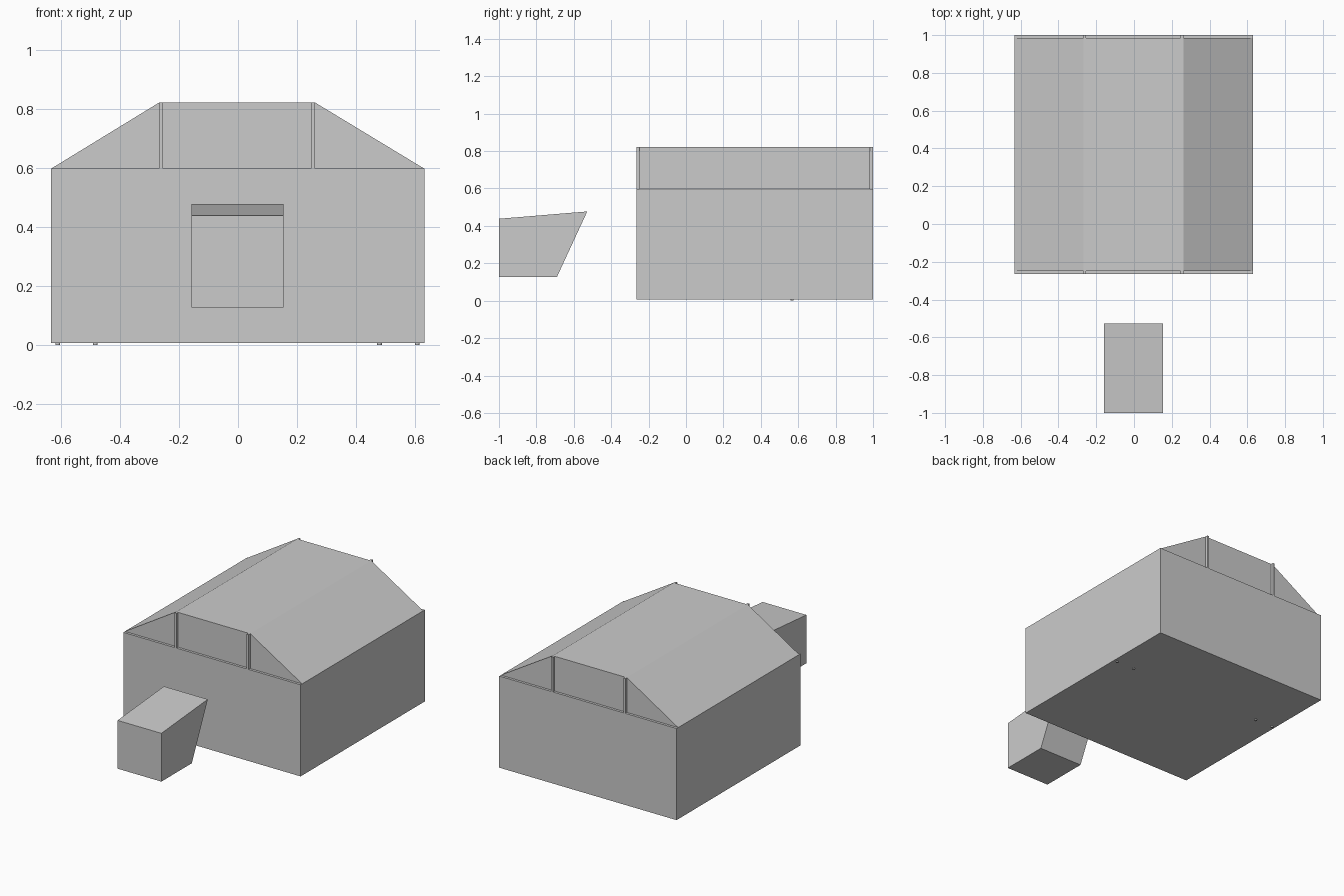
import bpy, bmesh

if "Cube" in bpy.data.objects:
    bpy.data.objects.remove(bpy.data.objects["Cube"])

XL, XR = -0.633, 0.631          # body sides
Y0, Y1 = -0.264, 1.0            # body front and back
Z0, ZE, ZR = 0.007, 0.597, 0.821  # floor, eaves, ridge
T = 0.016                       # post thickness, gable recess


def prism(name, profile, axis, a, b):
    """Extrude a 2D profile along x or y from a to b."""
    def point(p, t):
        return (t, p[0], p[1]) if axis == 'x' else (p[0], t, p[1])
    bm = bmesh.new()
    face = bm.faces.new([bm.verts.new(point(p, a)) for p in profile])
    out = bmesh.ops.extrude_face_region(bm, geom=[face])
    step = (b - a, 0, 0) if axis == 'x' else (0, b - a, 0)
    bmesh.ops.translate(bm, vec=step,
                        verts=[v for v in out['geom'] if isinstance(v, bmesh.types.BMVert)])
    bmesh.ops.recalc_face_normals(bm, faces=bm.faces)
    mesh = bpy.data.meshes.new(name)
    bm.to_mesh(mesh)
    bm.free()
    ob = bpy.data.objects.new(name, mesh)
    bpy.context.collection.objects.link(ob)
    return ob


def box(name, x0, x1, y0, y1, z0, z1):
    return prism(name, [(x0, z0), (x1, z0), (x1, z1), (x0, z1)], 'y', y0, y1)


# Main body
box("body", XL, XR, Y0, Y1, Z0, ZE)

# Roof with recessed gables
prism("roof", [(XL, ZE), (XR, ZE), (0.261, ZR), (-0.267, ZR)], 'y', Y0 + T, Y1 - T)

# Posts in front of each gable
for end, y in (("front", Y0), ("back", Y1 - T)):
    for side, x in (("left", -0.268), ("right", 0.247)):
        box(f"{end}_{side}_post", x, x + 0.014, y, y + T, ZE, ZR)

# Small detached wedge block in front
prism("front_block", [(-1, 0.127), (-0.69, 0.127), (-0.528, 0.477), (-1, 0.438)],
      'x', -0.158, 0.154)

# Tiny feet under the body
for i, x in enumerate((-0.61, -0.483, 0.479, 0.607)):
    bpy.ops.mesh.primitive_cylinder_add(vertices=12, radius=0.008, depth=Z0,
                                        location=(x, 0.567, Z0 / 2))
    bpy.context.object.name = f"foot_{i + 1}"
